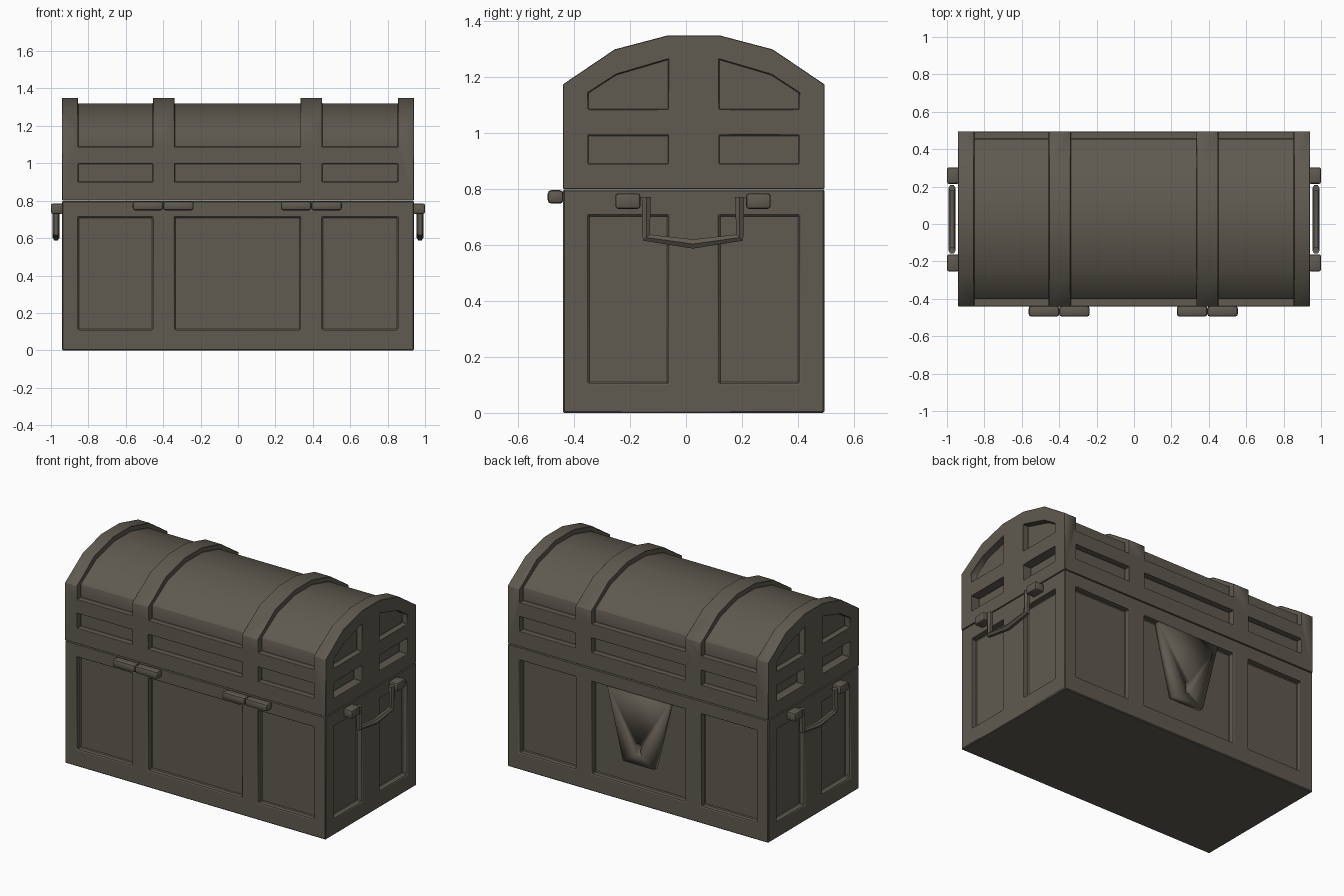
import bpy, bmesh, math

cube = bpy.data.objects.get("Cube")
if cube:
    bpy.data.objects.remove(cube, do_unlink=True)

# One flat colour for the whole chest
wood = bpy.data.materials.new("dark_grey_brown")
wood.use_nodes = True
COLOUR = (0.115, 0.102, 0.08, 1)
wood.diffuse_color = COLOUR
bsdf = wood.node_tree.nodes["Principled BSDF"]
bsdf.inputs["Base Color"].default_value = COLOUR
bsdf.inputs["Roughness"].default_value = 0.8

FRONT, BACK, SIDE, MID = -0.44, 0.495, 0.94, 0.0275
SEAM, DEPTH = 0.8, 0.04
BAYS = [(-0.855, -0.455), (-0.34, 0.335), (0.45, 0.855)]


def prism(bm, pts, x0, x1):
    """Extrude a (y, z) outline along x."""
    a = [bm.verts.new((x0, y, z)) for y, z in pts]
    b = [bm.verts.new((x1, y, z)) for y, z in pts]
    bm.faces.new(a)
    bm.faces.new(b[::-1])
    for i in range(len(pts)):
        j = (i + 1) % len(pts)
        bm.faces.new((a[i], b[i], b[j], a[j]))


def box(bm, x0, x1, y0, y1, z0, z1):
    prism(bm, [(y0, z0), (y1, z0), (y1, z1), (y0, z1)], x0, x1)


def flip(pts):
    """Mirror a (y, z) outline about the middle of the chest."""
    return [(2 * MID - y, z) for y, z in pts]


def make(name, bm):
    bmesh.ops.recalc_face_normals(bm, faces=bm.faces)
    mesh = bpy.data.meshes.new(name)
    bm.to_mesh(mesh)
    bm.free()
    obj = bpy.data.objects.new(name, mesh)
    bpy.context.collection.objects.link(obj)
    mesh.materials.append(wood)
    return obj


def finish(obj, cutter=None, bevel=0.005, segments=1):
    """Cut recesses, soften edges, bake modifiers and shade."""
    if cutter:
        cutter.hide_render = True
        cut = obj.modifiers.new("recesses", "BOOLEAN")
        cut.object = cutter
        cut.solver = "EXACT"
    if bevel:
        mod = obj.modifiers.new("soft_edges", "BEVEL")
        mod.width = bevel
        mod.segments = segments
        mod.limit_method = "ANGLE"
        mod.angle_limit = math.radians(40)
    graph = bpy.context.evaluated_depsgraph_get()
    baked = bpy.data.meshes.new_from_object(obj.evaluated_get(graph))
    obj.modifiers.clear()
    obj.data = baked
    if cutter:
        bpy.data.objects.remove(cutter, do_unlink=True)
    bpy.ops.object.select_all(action="DESELECT")
    obj.select_set(True)
    bpy.context.view_layer.objects.active = obj
    bpy.ops.object.shade_smooth_by_angle(angle=math.radians(35))


def cut_long_sides(bm, z0, z1):
    for x0, x1 in BAYS:
        box(bm, x0, x1, FRONT - 0.1, FRONT + DEPTH, z0, z1)
        box(bm, x0, x1, BACK - DEPTH, BACK + 0.1, z0, z1)


def cut_ends(bm, outline, depth):
    for pts in (outline, flip(outline)):
        prism(bm, pts, SIDE - depth, SIDE + 0.1)
        prism(bm, pts, -SIDE - 0.1, -SIDE + depth)


def rect(z0, z1):
    return [(-0.35, z0), (-0.063, z0), (-0.063, z1), (-0.35, z1)]


# Lower chest with panelled sides
bm = bmesh.new()
box(bm, -SIDE, SIDE, FRONT, BACK, 0, SEAM - 0.001)
body = make("chest_body", bm)
bm = bmesh.new()
cut_long_sides(bm, 0.11, 0.713)
cut_ends(bm, rect(0.105, 0.707), DEPTH)
finish(body, make("body_cutter", bm))

# Arched lid; the roof is sunk between four ribs
half = [(FRONT, SEAM + 0.001), (FRONT, 1.175), (-0.255, 1.3), (-0.065, 1.35)]
bm = bmesh.new()
prism(bm, half + flip(half)[::-1], -SIDE, SIDE)
lid = make("chest_lid", bm)
bm = bmesh.new()
cut_long_sides(bm, 0.9, 0.998)
roof = [(-0.7, 1.6), (-0.7, 1.087), (FRONT + DEPTH, 1.087),
        (FRONT + DEPTH, 1.172), (-0.24, 1.273), (-0.06, 1.32)]
for x0, x1 in BAYS:
    prism(bm, roof + flip(roof)[::-1], x0, x1)
cut_ends(bm, rect(0.89, 0.993), 0.06)
arch = [(-0.35, 1.085), (-0.063, 1.085), (-0.063, 1.265), (-0.25, 1.21), (-0.35, 1.145)]
cut_ends(bm, arch, DEPTH)
finish(lid, make("lid_cutter", bm))

# Hinge barrels, two halves each
for side, x in (("right", -0.4), ("left", 0.392)):
    for part, x0, x1 in (("outer", x - 0.163, x), ("inner", x, x + 0.163)):
        bm = bmesh.new()
        box(bm, x0, x1, -0.495, -0.438, 0.748, 0.797)
        finish(make(f"hinge_{side}_{part}", bm), bevel=0.014, segments=2)

# Carrying handles with their brackets
for side, s in (("left", 1), ("right", -1)):
    for end, y0, y1 in (("front", -0.253, -0.163), ("back", 0.215, 0.303)):
        bm = bmesh.new()
        box(bm, *sorted((s * 0.935, s)), y0, y1, 0.73, 0.785)
        finish(make(f"handle_bracket_{side}_{end}", bm), bevel=0.01, segments=2)
    curve = bpy.data.curves.new("handle_path", "CURVE")
    curve.dimensions = "3D"
    curve.twist_mode = "MINIMUM"
    curve.bevel_depth = 0.019
    curve.bevel_resolution = 1
    curve.use_fill_caps = True
    path = [(-0.142, 0.772), (-0.142, 0.627), (0.025, 0.604), (0.192, 0.627), (0.192, 0.772)]
    spline = curve.splines.new("POLY")
    spline.points.add(len(path) - 1)
    for p, (y, z) in zip(spline.points, path):
        p.co = (s * 0.973, y, z, 1)
    curve.materials.append(wood)
    tmp = bpy.data.objects.new("handle_curve", curve)
    bpy.context.collection.objects.link(tmp)
    graph = bpy.context.evaluated_depsgraph_get()
    mesh = bpy.data.meshes.new_from_object(tmp.evaluated_get(graph))
    bpy.data.objects.remove(tmp, do_unlink=True)
    bar = bpy.data.objects.new(f"handle_bar_{side}", mesh)
    bpy.context.collection.objects.link(bar)
    finish(bar, bevel=0)

# Tapered lock plate with a sunken keyhole
bm = bmesh.new()
plate = [(-0.225, 0.713), (0.225, 0.713), (0.112, 0.255), (-0.112, 0.255)]
hole = [(0.022 * math.cos(a), 0.375 + 0.022 * math.sin(a))
        for a in (math.radians(-50 + 40 * i) for i in range(8))]
hole += [(-0.02, 0.315), (0.02, 0.315)]


def ring(pts, y):
    return [bm.verts.new((x, y, z)) for x, z in pts]


def loop(verts):
    return [bm.edges.new((v, verts[i - 1])) for i, v in enumerate(verts)]


def walls(a, b):
    for i in range(len(a)):
        bm.faces.new((a[i - 1], a[i], b[i], b[i - 1]))


outer, inner = ring(plate, 0.49), ring(hole, 0.49)
bmesh.ops.triangle_fill(bm, edges=loop(outer) + loop(inner), normal=(0, 1, 0))
base, floor = ring(plate, 0.45), ring(hole, 0.468)
walls(outer, base)
walls(inner, floor)
bm.faces.new(base)
bm.faces.new(floor)
lock = make("lock_plate", bm)
lock.data.shade_smooth()
